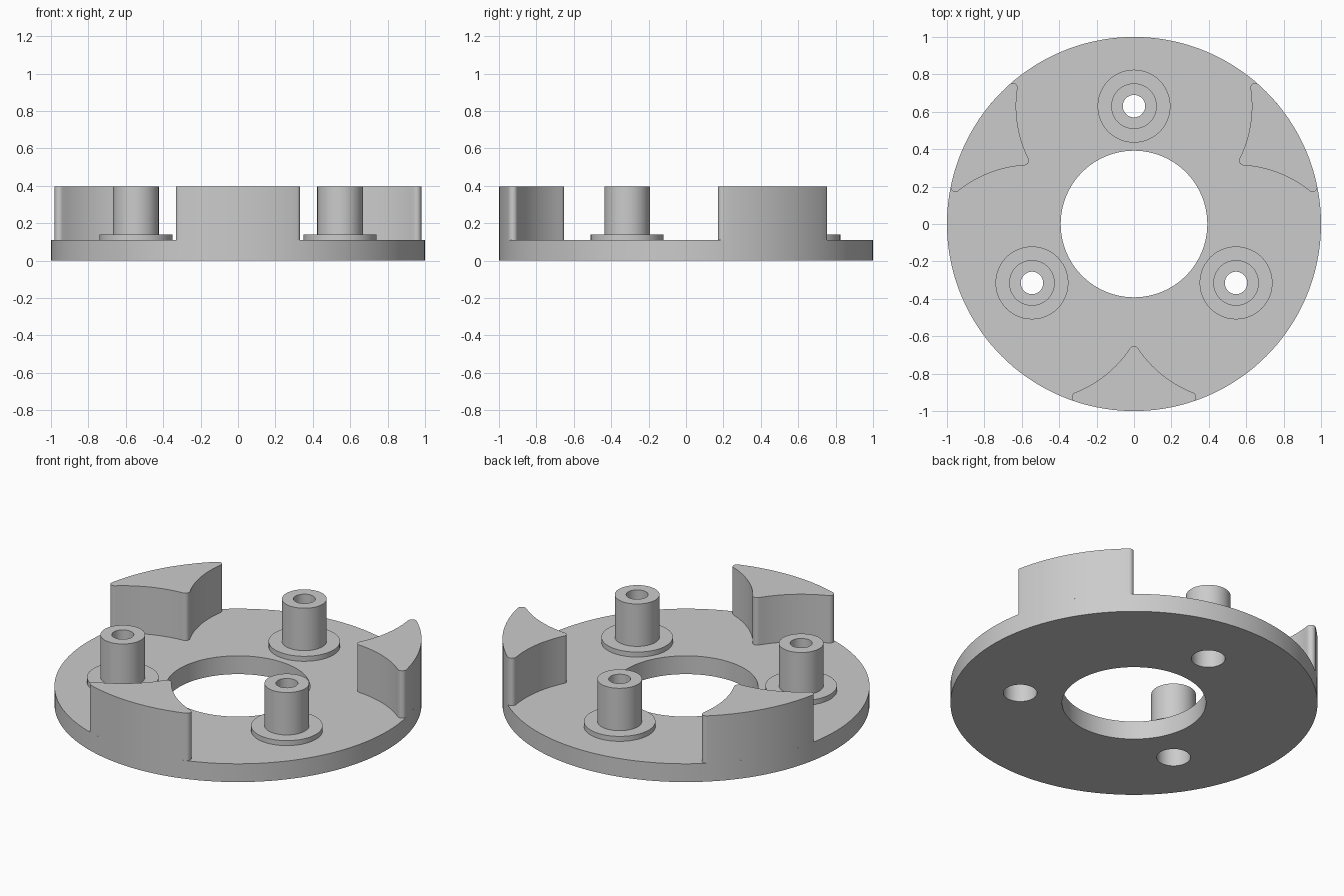
import bpy, bmesh
from math import sin, cos, acos, atan2, pi, sqrt, radians
from mathutils import Vector

if "Cube" in bpy.data.objects:
    bpy.data.objects.remove(bpy.data.objects["Cube"])

PLATE_TOP, TOP = 0.11, 0.395
BOSS_DIST = 0.63      # bosses sit on this circle
SCOOP = 0.63          # fin flanks are arcs centred on the bosses
FILLET = 0.025
BORE = 0.092          # recess from below
BOSS_ANGLES = [radians(a) for a in (90, 210, 330)]

grey = bpy.data.materials.new("plain grey")
grey.use_nodes = True
colour = (0.6, 0.6, 0.6, 1)
grey.diffuse_color = colour
grey.node_tree.nodes["Principled BSDF"].inputs["Base Color"].default_value = colour


def polar(r, a):
    return Vector((r * cos(a), r * sin(a)))


def arc(c, r, a0, a1, n):
    return [c + polar(r, a0 + (a1 - a0) * i / n) for i in range(n + 1)]


def circle(c, r, n):
    return arc(c, r, 0, 2 * pi, n)[:-1]


def finish(obj):
    obj.data.materials.clear()
    obj.data.materials.append(grey)
    bpy.ops.object.select_all(action='DESELECT')
    obj.select_set(True)
    bpy.context.view_layer.objects.active = obj
    bpy.ops.object.shade_smooth_by_angle(angle=radians(30))


def extrude(name, loops, z0, z1):
    """Filled flat outline, with inner loops as holes, raised from z0 to z1."""
    cu = bpy.data.curves.new(name, 'CURVE')
    cu.dimensions = '2D'
    cu.fill_mode = 'BOTH'
    cu.extrude = (z1 - z0) / 2
    for loop in loops:
        sp = cu.splines.new('POLY')
        sp.points.add(len(loop) - 1)
        for p, v in zip(sp.points, loop):
            p.co = (v.x, v.y, 0, 1)
        sp.use_cyclic_u = True
    obj = bpy.data.objects.new(name, cu)
    bpy.context.collection.objects.link(obj)
    bpy.ops.object.select_all(action='DESELECT')
    obj.select_set(True)
    bpy.context.view_layer.objects.active = obj
    bpy.ops.object.convert(target='MESH')
    obj = bpy.context.view_layer.objects.active
    bm = bmesh.new()
    bm.from_mesh(obj.data)
    bmesh.ops.translate(bm, verts=bm.verts, vec=(0, 0, (z0 + z1) / 2))
    bmesh.ops.remove_doubles(bm, verts=bm.verts, dist=1e-5)
    bmesh.ops.recalc_face_normals(bm, faces=bm.faces)
    bm.to_mesh(obj.data)
    bm.free()
    finish(obj)


def lathe(name, profile, centre, n=48):
    """Closed (radius, height) profile spun about a vertical axis."""
    bm = bmesh.new()
    rings = [[bm.verts.new((*(centre + polar(r, 2 * pi * i / n)), z))
              for i in range(n)] for r, z in profile]
    for k, ring in enumerate(rings):
        nxt = rings[(k + 1) % len(rings)]
        for i in range(n):
            j = (i + 1) % n
            bm.faces.new((ring[i], ring[j], nxt[j], nxt[i]))
    bmesh.ops.recalc_face_normals(bm, faces=bm.faces)
    me = bpy.data.meshes.new(name)
    bm.to_mesh(me)
    bm.free()
    obj = bpy.data.objects.new(name, me)
    bpy.context.collection.objects.link(obj)
    finish(obj)


# Base plate with centre opening and three recess holes
origin = Vector((0, 0))
bosses = [polar(BOSS_DIST, a) for a in BOSS_ANGLES]
extrude("base_plate", [circle(origin, 1, 144), circle(origin, 0.392, 96)]
        + [circle(b, BORE, 48) for b in bosses], 0, PLATE_TOP)

# Hollow bosses with a flange at the foot and a narrow screw hole on top
boss_profile = [(BORE, PLATE_TOP), (0.195, PLATE_TOP), (0.195, 0.14), (0.122, 0.14),
                (0.122, TOP), (0.06, TOP), (0.06, 0.3), (BORE, 0.3)]
for i, b in enumerate(bosses):
    lathe(f"boss_{i + 1}", boss_profile, b)

# Fin outline pointing along +x, bounded by the rim and two scooped flanks
rim = 1 - FILLET
reach = SCOOP + FILLET
boss = polar(BOSS_DIST, pi / 3)
turn = pi / 3 - acos((rim ** 2 + BOSS_DIST ** 2 - reach ** 2) / (2 * BOSS_DIST * rim))
corner = polar(rim, turn)
nose = Vector((boss.x + sqrt(reach ** 2 - boss.y ** 2), 0))


def heading(a, b):
    return atan2(b.y - a.y, b.x - a.x)


to_corner, to_nose = heading(boss, corner), heading(boss, nose)
half = arc(origin, 1, 0, turn, 8)
half += arc(corner, FILLET, turn, to_corner + pi, 10)[1:]
half += arc(boss, SCOOP, to_corner, to_nose, 16)[1:]
half += arc(nose, FILLET, to_nose + pi, pi, 6)[1:]
outline = half + [Vector((p.x, -p.y)) for p in half[-2:0:-1]]

# Three fins standing on the rim, between the bosses
for name, a in (("front_fin", 270), ("left_fin", 30), ("right_fin", 150)):
    c, s = cos(radians(a)), sin(radians(a))
    extrude(name, [[Vector((p.x * c - p.y * s, p.x * s + p.y * c)) for p in outline]],
            PLATE_TOP, TOP)
